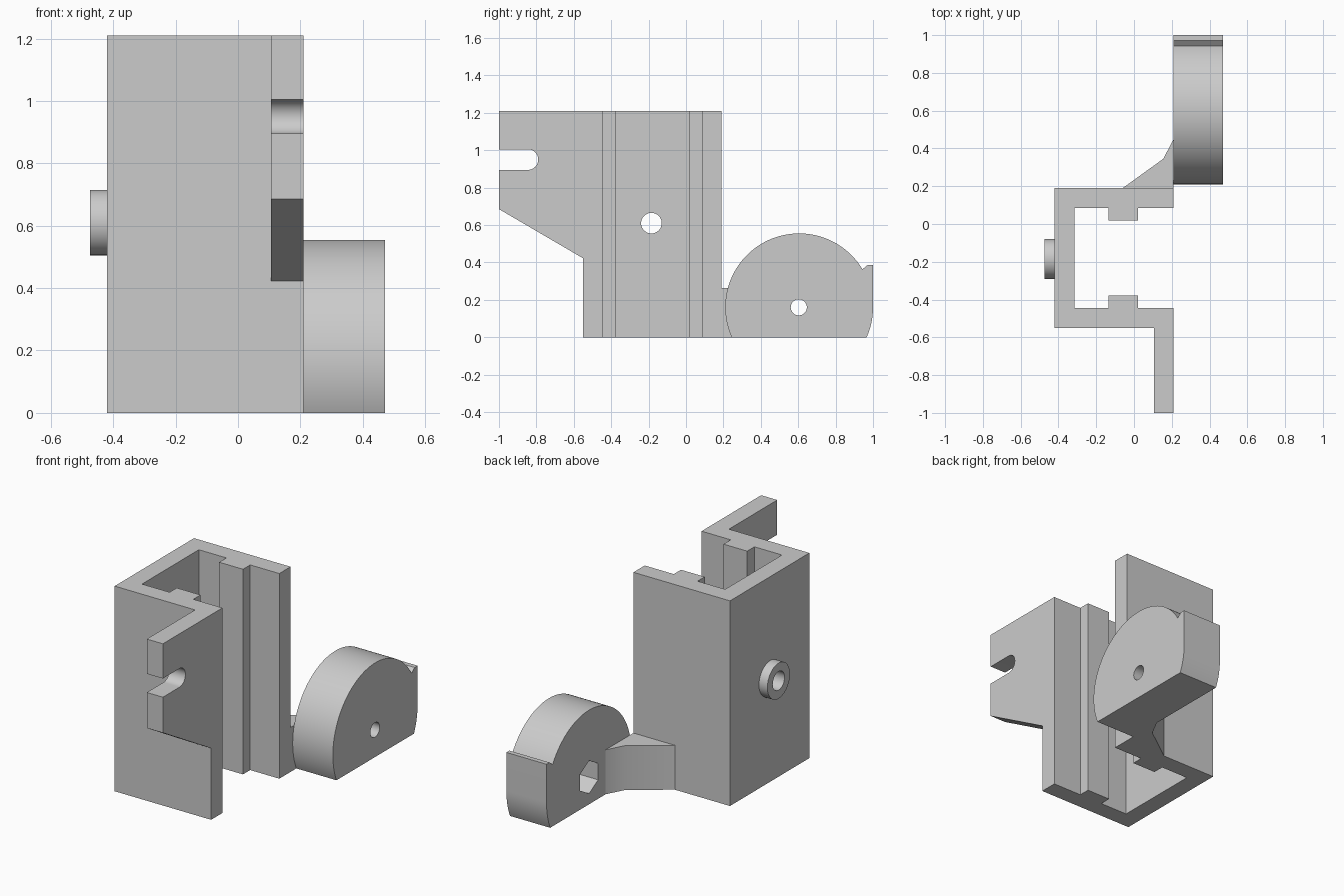
import bpy, bmesh
from math import sin, cos, radians
from mathutils import Vector

cube = bpy.data.objects.get("Cube")
if cube:
    bpy.data.objects.remove(cube, do_unlink=True)

grey = bpy.data.materials.new("plain grey")
grey.use_nodes = True
colour = (0.6, 0.6, 0.6, 1)
grey.diffuse_color = colour
grey.node_tree.nodes["Principled BSDF"].inputs["Base Color"].default_value = colour


def arc(cx, cy, r, start, end, n):
    """Points on an arc, angles in degrees, both ends included."""
    angles = [radians(start + (end - start) * i / n) for i in range(n + 1)]
    return [(cx + r * cos(a), cy + r * sin(a)) for a in angles]


def prism(name, points, axis, low, high):
    """Extrude a flat outline along x (points are y, z) or z (points are x, y)."""
    place = (lambda p: (low, *p)) if axis == "x" else (lambda p: (*p, low))
    bm = bmesh.new()
    face = bm.faces.new([bm.verts.new(place(p)) for p in points])
    moved = bmesh.ops.extrude_face_region(bm, geom=[face])["geom"]
    shift = Vector((high - low, 0, 0)) if axis == "x" else Vector((0, 0, high - low))
    bmesh.ops.translate(bm, vec=shift,
                        verts=[g for g in moved if isinstance(g, bmesh.types.BMVert)])
    bmesh.ops.recalc_face_normals(bm, faces=bm.faces)
    mesh = bpy.data.meshes.new(name)
    bm.to_mesh(mesh)
    bm.free()
    mesh.materials.append(grey)
    obj = bpy.data.objects.new(name, mesh)
    bpy.context.collection.objects.link(obj)
    return obj


def cut(obj, points, low, high):
    """Cut an x-aligned prism out of an object."""
    tool = prism("cutter", points, "x", low, high)
    tool.hide_render = True
    mod = obj.modifiers.new("cut", "BOOLEAN")
    mod.operation, mod.solver, mod.object = "DIFFERENCE", "EXACT", tool
    evaluated = obj.evaluated_get(bpy.context.evaluated_depsgraph_get())
    obj.data = bpy.data.meshes.new_from_object(evaluated)
    obj.modifiers.clear()
    bpy.data.objects.remove(tool, do_unlink=True)


def circle(cx, cy, r, n=48):
    return arc(cx, cy, r, 0, 360, n)[:-1]


# Upright C-shaped channel with a rib on each inner wall
mid = -0.18
half = [(0.21, 0.37), (0.21, 0.265), (0.02, 0.265), (0.02, 0.198),
        (-0.135, 0.198), (-0.135, 0.265), (-0.315, 0.265)]
outline = [(x, mid + y) for x, y in half]
outline += [(x, mid - y) for x, y in reversed(half)]
outline += [(-0.42, mid - 0.37), (-0.42, mid + 0.37)]
channel = prism("channel", outline, "z", 0, 1.21)

# Boss on the outer wall, bored through together with the wall
bore = circle(-0.185, 0.61, 0.055)
boss = prism("boss", circle(-0.185, 0.61, 0.105), "x", -0.475, -0.42)
for part in (channel, boss):
    cut(part, bore, -0.6, -0.2)

# Side flange with an open rounded slot and a sloped lower edge
slot = arc(-0.845, 0.95, 0.055, -90, 90, 20)
flange = prism("slotted_flange",
               [(-1, 0.685), (-0.55, 0.422), (-0.55, 1.21), (-1, 1.21), (-1, 1.005)]
               + slot[::-1] + [(-1, 0.895)], "x", 0.105, 0.21)

# Arm joining the channel to the wheel
arm = prism("arm", [(-0.06, 0.19), (0.21, 0.19), (0.21, 0.45), (0.155, 0.345)],
            "z", 0, 0.262)

# Flat-bottomed wheel with a raised stop, pin hole and hexagonal nut pocket
cy, cz, r = 0.605, 0.16, 0.395
wheel = prism("wheel",
              arc(cy, cz, r, -24, 0, 8) + [(1, 0.387), (0.972, 0.387)]
              + arc(cy, cz, r, 31, 203.9, 64), "x", 0.21, 0.472)
cut(wheel, circle(0.603, cz, 0.043), 0, 1)
cut(wheel, arc(0.603, cz, 0.097, 30, 330, 5), 0.1, 0.34)

# Smooth the round surfaces, keep the edges crisp
bpy.ops.object.select_all(action="DESELECT")
for part in (channel, boss, flange, arm, wheel):
    part.select_set(True)
bpy.context.view_layer.objects.active = wheel
bpy.ops.object.shade_smooth_by_angle(angle=radians(30))
